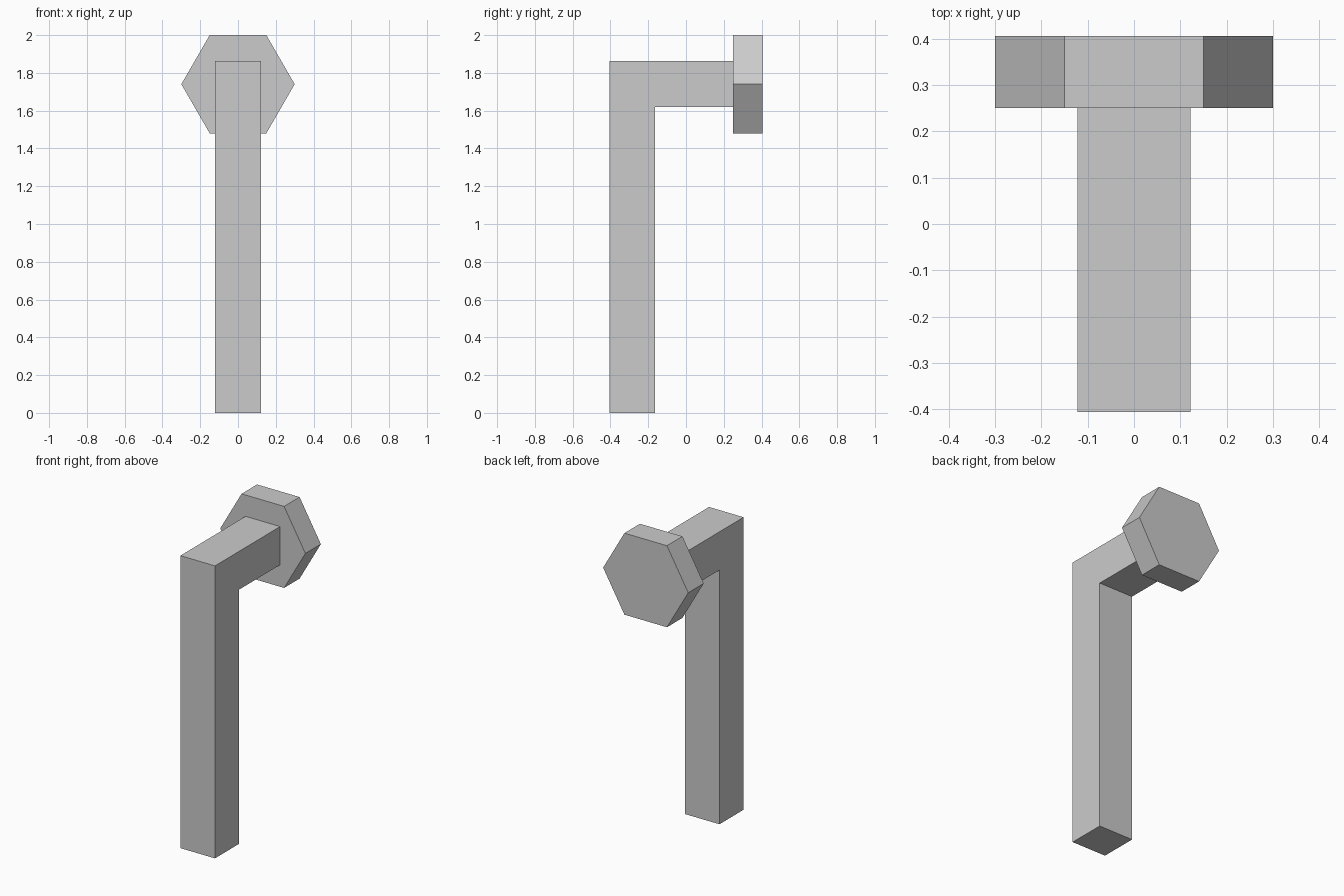
import bpy, bmesh
from math import cos, sin, pi
from mathutils import Vector

cube = bpy.data.objects.get("Cube")
if cube:
    bpy.data.objects.remove(cube, do_unlink=True)

metal = bpy.data.materials.new("grey metal")
metal.use_nodes = True
colour = (0.6, 0.6, 0.6, 1)
metal.diffuse_color = colour
metal.node_tree.nodes["Principled BSDF"].inputs["Base Color"].default_value = colour


def prism(name, profile, depth):
    """Extrude a closed planar outline along the depth vector."""
    bm = bmesh.new()
    face = bm.faces.new([bm.verts.new(p) for p in profile])
    ext = bmesh.ops.extrude_face_region(bm, geom=[face], use_keep_orig=True)
    moved = [g for g in ext["geom"] if isinstance(g, bmesh.types.BMVert)]
    bmesh.ops.translate(bm, verts=moved, vec=Vector(depth))
    bmesh.ops.recalc_face_normals(bm, faces=bm.faces)
    mesh = bpy.data.meshes.new(name)
    bm.to_mesh(mesh)
    bm.free()
    mesh.materials.append(metal)
    obj = bpy.data.objects.new(name, mesh)
    bpy.context.collection.objects.link(obj)
    return obj


# L-shaped lever: long grip with a short arm reaching back to the rosette
half_width = 0.122
front, back = -0.406, 0.25
grip_back, arm_bottom, top = -0.163, 1.62, 1.864
outline = [(front, 0), (grip_back, 0), (grip_back, arm_bottom),
           (back, arm_bottom), (back, top), (front, top)]
prism("lever_handle", [(-half_width, y, z) for y, z in outline],
      (2 * half_width, 0, 0))

# Hexagonal mounting rosette, points to the sides
radius = 0.3
centre_z = 2 - radius * sin(pi / 3)
prism("hexagonal_rosette",
      [(radius * cos(i * pi / 3), back, centre_z + radius * sin(i * pi / 3))
       for i in range(6)], (0, -front - back, 0))
